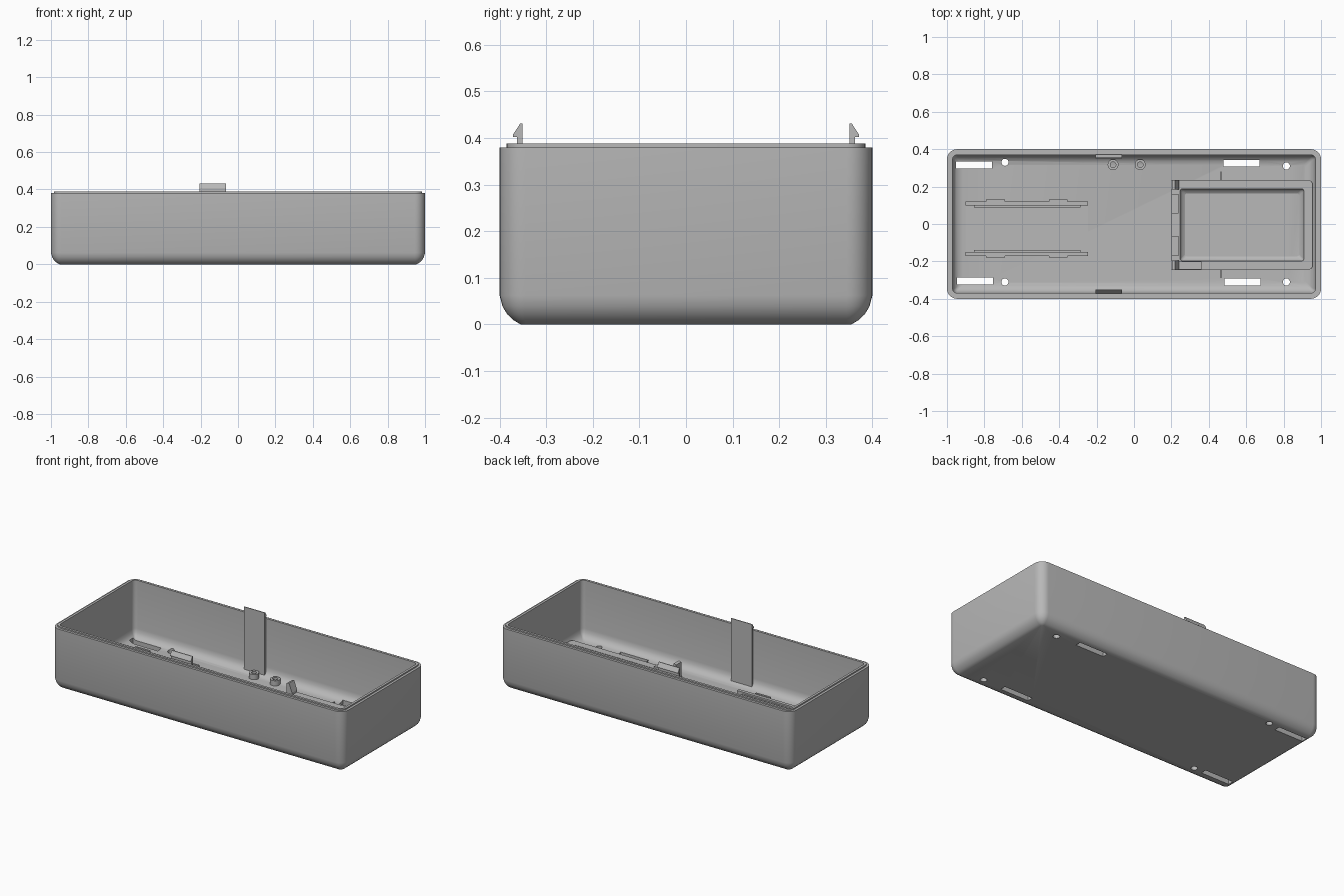
import bpy, bmesh, math
from mathutils import Vector

if "Cube" in bpy.data.objects:
    bpy.data.objects.remove(bpy.data.objects["Cube"], do_unlink=True)

grey = bpy.data.materials.new("plain grey")
grey.use_nodes = True
grey.diffuse_color = (0.48, 0.48, 0.48, 1)
grey.node_tree.nodes["Principled BSDF"].inputs["Base Color"].default_value = grey.diffuse_color


def finish(name, bm, smooth=False):
    bmesh.ops.recalc_face_normals(bm, faces=bm.faces)
    mesh = bpy.data.meshes.new(name)
    bm.to_mesh(mesh)
    bm.free()
    mesh.materials.append(grey)
    ob = bpy.data.objects.new(name, mesh)
    bpy.context.collection.objects.link(ob)
    if smooth:
        shade(ob)
    return ob


def shade(ob):
    bpy.ops.object.select_all(action="DESELECT")
    ob.select_set(True)
    bpy.context.view_layer.objects.active = ob
    bpy.ops.object.shade_smooth_by_angle(angle=math.radians(32))


def prism(name, axis, start, end, outline):
    """Extrude an outline along x, y or z; the outline uses the other two axes in order."""
    bm = bmesh.new()
    k = "xyz".index(axis)

    def point(pair, level):
        co = list(pair)
        co.insert(k, level)
        return bm.verts.new(co)

    low = [point(p, start) for p in outline]
    high = [point(p, end) for p in outline]
    bm.faces.new(low)
    bm.faces.new(high)
    for i in range(len(low)):
        j = (i + 1) % len(low)
        bm.faces.new((low[i], low[j], high[j], high[i]))
    return finish(name, bm)


def box(name, x0, x1, y0, y1, z0, z1):
    return prism(name, "z", z0, z1, [(x0, y0), (x1, y0), (x1, y1), (x0, y1)])


def loft(name, cx, cy, hx, hy, radius, profile, cap, steps=8):
    """Sweep (inset, height) pairs around a rounded rectangle."""
    bm = bmesh.new()
    rings = []
    for inset, z in profile:
        r = max(radius - inset, 0.012)
        ring = []
        for c, (sx, sy) in enumerate([(1, 1), (-1, 1), (-1, -1), (1, -1)]):
            for s in range(steps + 1):
                a = math.pi / 2 * (c + s / steps)
                ring.append(bm.verts.new((cx + sx * (hx - inset - r) + r * math.cos(a),
                                          cy + sy * (hy - inset - r) + r * math.sin(a), z)))
        rings.append(ring)
    for a, b in zip(rings, rings[1:]):
        for i in range(len(a)):
            j = (i + 1) % len(a)
            bm.faces.new((a[i], a[j], b[j], b[i]))
    if cap:
        bm.faces.new(rings[0])
        bm.faces.new(rings[-1])
    return finish(name, bm, True)


def tube(name, x, y, outer, inner, z0, z1):
    return loft(name, x, y, outer, outer, outer,
                [(0, z0), (0, z1), (outer - inner, z1), (outer - inner, z0)], False, 6)


FLOOR = 0.03

# Open tray with rounded lower edge, stepped rim and filleted floor
tray = loft("tray", 0, 0, 1, 0.4, 0.055,
            [(0.045, 0), (0.03, 0.009), (0.016, 0.022), (0.006, 0.039), (0, 0.062),
             (0, 0.38), (0.015, 0.38), (0.015, 0.388), (0.03, 0.388),
             (0.03, 0.09), (0.034, 0.066), (0.045, 0.047), (0.062, 0.035), (0.085, FLOOR)], True)

# Slots and screw holes through the floor
cutters = []
for x, y in [(-0.855, 0.315), (-0.85, -0.305), (0.575, 0.325), (0.58, -0.31)]:
    cutters.append(box("slot_cutter", x - 0.097, x + 0.097, y - 0.018, y + 0.018, -0.1, 0.12))
for x, y in [(-0.69, 0.33), (-0.69, -0.31), (0.815, 0.31), (0.815, -0.31)]:
    circle = [(x + 0.019 * math.cos(i * math.pi / 10), y + 0.019 * math.sin(i * math.pi / 10))
              for i in range(20)]
    cutters.append(prism("hole_cutter", "z", -0.1, 0.12, circle))
bpy.context.view_layer.objects.active = tray
for cutter in cutters:
    cutter.hide_render = True
    cut = tray.modifiers.new("cut", "BOOLEAN")
    cut.operation = "DIFFERENCE"
    cut.solver = "EXACT"
    cut.object = cutter
    bpy.ops.object.modifier_apply(modifier=cut.name)
    bpy.data.objects.remove(cutter, do_unlink=True)
shade(tray)

# Tall snap clips on the long walls, with outward hooks
clip = [(0.351, FLOOR), (0.351, 0.431), (0.356, 0.431), (0.371, 0.408),
        (0.371, 0.402), (0.363, 0.402), (0.363, FLOOR)]
for name, side in [("back_clip", 1), ("front_clip", -1)]:
    prism(name, "x", -0.205, -0.063, [(side * y, z) for y, z in clip])

# Small screw bosses near the back wall
for name, x in [("left_boss", 0.033), ("right_boss", -0.112)]:
    tube(name, x, 0.317, 0.029, 0.015, FLOOR - 0.005, 0.062)

# Narrow holder: base plate, long rails, inner ledges and outside tabs
mid = -0.025
box("narrow_holder_base", -0.9, -0.245, -0.17, 0.12, 0.025, 0.036)
for name, s in [("back", 1), ("front", -1)]:
    def span(a, b):
        return sorted((mid + s * a, mid + s * b))
    box(name + "_rail", -0.9, -0.245, *span(0.124, 0.145), FLOOR, 0.11)
    box(name + "_ledge", -0.855, -0.285, *span(0.114, 0.126), FLOOR, 0.1)
    for x in (-0.74, -0.405):
        box(name + "_tab", x - 0.05, x + 0.05, *span(0.143, 0.155), FLOOR, 0.115)

# Wide holder: low rounded frame with a filleted bed
loft("wide_holder_frame", 0.5775, -0.005, 0.3775, 0.24, 0.025,
     [(0, 0.02), (0, 0.066), (0.047, 0.066), (0.049, 0.052), (0.057, 0.04), (0.072, 0.031)], False)

# Wide holder end posts, side fins and raised step
post = [(0.2, FLOOR), (0.204, 0.13), (0.22, 0.135), (0.24, 0.08), (0.24, FLOOR)]
for name, s in [("back", 1), ("front", -1)]:
    y0, y1 = sorted((-0.005 + s * 0.19, -0.005 + s * 0.24))
    prism(name + "_post", "y", y0, y1, post)
    y0, y1 = sorted((-0.005 + s * 0.235, -0.005 + s * 0.285))
    box(name + "_fin", 0.462, 0.468, y0, y1, FLOOR - 0.005, 0.05)
    y0, y1 = sorted((-0.005 + s * 0.06, -0.005 + s * 0.165))
    box(name + "_end_stop", 0.2, 0.238, y0, y1, FLOOR, 0.085)
box("front_step", 0.235, 0.36, -0.244, -0.2, FLOOR, 0.078)

# Shallow ring on the bed of the wide holder
tube("bed_ring", 0.4, 0, 0.067, 0.062, FLOOR - 0.005, 0.034)
